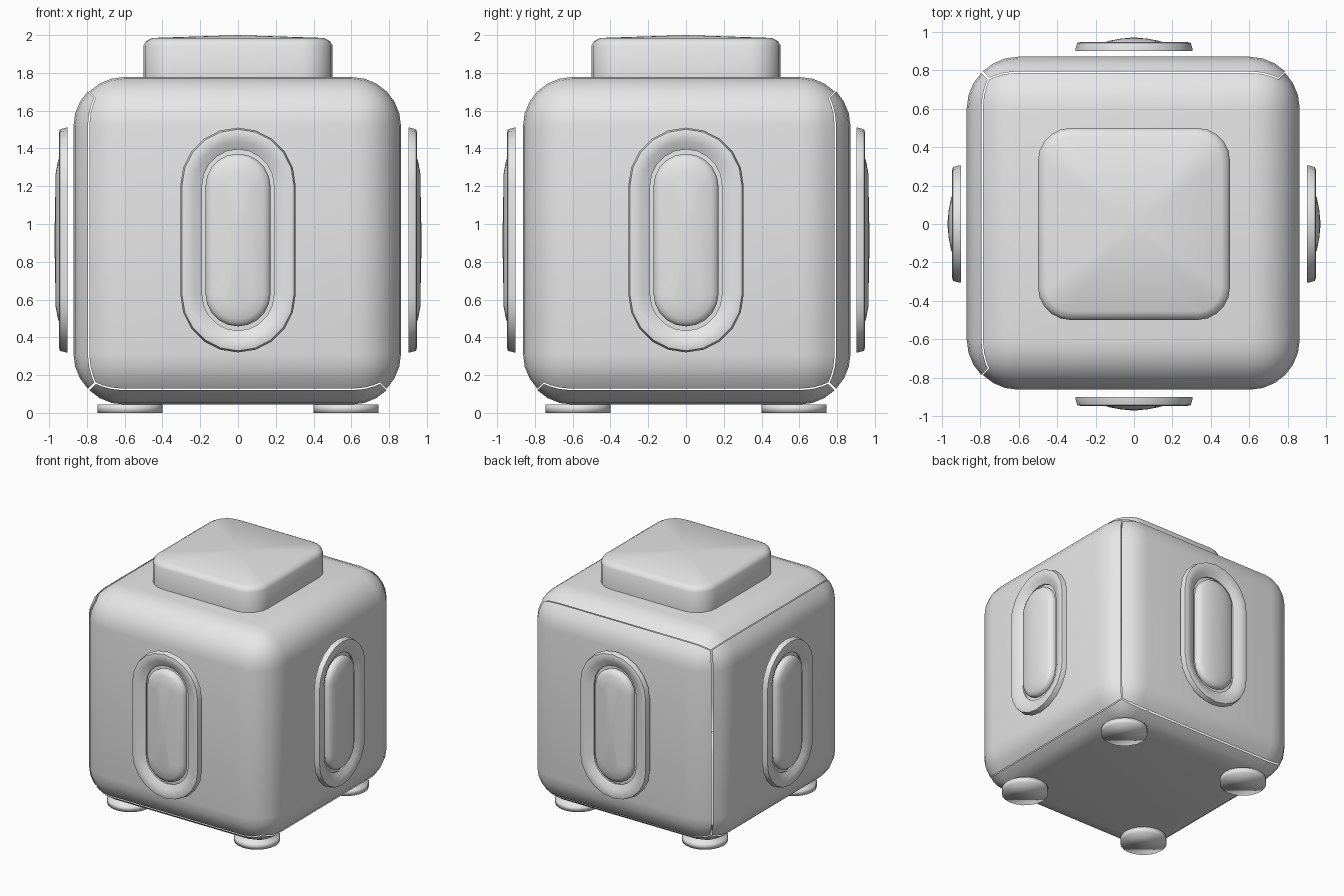
import bpy, bmesh
from math import pi, cos, sin, radians
from mathutils import Matrix, Vector

if "Cube" in bpy.data.objects:
    bpy.data.objects.remove(bpy.data.objects["Cube"], do_unlink=True)

MID = 0.915    # height of the body centre
HALF = 0.863   # half width of the body
ROUND = 0.26   # radius of the body edges
GAP = 0.008    # width of the panel seams

grey = bpy.data.materials.new("plain_grey")
grey.use_nodes = True
grey.diffuse_color = (0.8, 0.8, 0.8, 1)
grey.node_tree.nodes["Principled BSDF"].inputs["Base Color"].default_value = (0.8, 0.8, 0.8, 1)


def finish(bm, name, angle=40):
    mesh = bpy.data.meshes.new(name)
    bm.to_mesh(mesh)
    bm.free()
    mesh.materials.append(grey)
    obj = bpy.data.objects.new(name, mesh)
    bpy.context.collection.objects.link(obj)
    bpy.ops.object.select_all(action='DESELECT')
    obj.select_set(True)
    bpy.context.view_layer.objects.active = obj
    bpy.ops.object.shade_smooth_by_angle(angle=radians(angle))
    return obj


def rounded(radius, half_x, half_y, steps):
    """Outline of a rectangle with four round corners."""
    points = []
    for k, (sx, sy) in enumerate([(1, 1), (-1, 1), (-1, -1), (1, -1)]):
        for i in range(steps + 1):
            a = (k + i / steps) * pi / 2
            p = Vector((sx * half_x + radius * cos(a), sy * half_y + radius * sin(a)))
            if not points or (p - points[-1]).length > 1e-4:
                points.append(p)
    if (points[0] - points[-1]).length < 1e-4:
        points.pop()
    return points


def loft(profile, half_x, half_y, steps, peak=None):
    """Join outlines along a (radius, height) profile; close as a dome or a ring."""
    bm = bmesh.new()
    loops = [[bm.verts.new((p.x, p.y, h)) for p in rounded(r, half_x, half_y, steps)]
             for r, h in profile]
    pairs = list(zip(loops, loops[1:]))
    if peak is None:
        pairs.append((loops[-1], loops[0]))
    for low, high in pairs:
        for i in range(len(low)):
            j = (i + 1) % len(low)
            bm.faces.new((low[i], low[j], high[j], high[i]))
    if peak is not None:
        top = bm.verts.new((0, 0, peak))
        last = loops[-1]
        for i in range(len(last)):
            bm.faces.new((last[i], last[(i + 1) % len(last)], top))
        bm.faces.new(loops[0][::-1])
    bmesh.ops.recalc_face_normals(bm, faces=bm.faces)
    return bm


# Body: a rounded cube split along its mitre lines into a shell and three panels
def body_part(name, test, shift):
    bm = bmesh.new()
    bmesh.ops.create_cube(bm, size=2 * HALF)
    bmesh.ops.bevel(bm, geom=bm.edges[:], offset=ROUND, segments=6, profile=0.5, affect='EDGES')

    def side(face):
        c = face.calc_center_median()
        axis = max(range(3), key=lambda i: abs(c[i]))
        return axis, c[axis] > 0

    away = [f for f in bm.faces if not test(side(f))]
    bmesh.ops.delete(bm, geom=away, context='FACES')
    bmesh.ops.translate(bm, verts=bm.verts, vec=Vector(shift) + Vector((0, 0, MID)))
    finish(bm, name)


panels = {"right_panel": ((0, False), (-GAP, 0, 0)),
          "back_panel": ((1, True), (0, GAP, 0)),
          "bottom_panel": ((2, False), (0, 0, -GAP))}
taken = [key for key, _ in panels.values()]
body_part("body_shell", lambda s: s not in taken, (0, 0, 0))
for name, (key, shift) in panels.items():
    body_part(name, lambda s, key=key: s == key, shift)

# Top button: rounded square with a soft rim and a very low peak
bm = loft([(0.17, 1.77), (0.17, 1.945), (0.157, 1.968), (0.125, 1.985)], 0.33, 0.33, 5, 2.0)
finish(bm, "top_button")

# Side buttons: a dished oval ring around a domed oval button on each side
ring = [(0.305, 0.902), (0.305, 0.91), (0.296, 0.943), (0.275, 0.948),
        (0.235, 0.938), (0.19, 0.915), (0.19, 0.902)]
button = [(0.172, 0.902), (0.172, 0.925), (0.158, 0.942), (0.135, 0.953), (0.07, 0.965)]
for k, label in enumerate(["front", "left", "back", "right"]):
    place = (Matrix.Translation((0, 0, MID)) @ Matrix.Rotation(k * pi / 2, 4, 'Z')
             @ Matrix.Rotation(pi / 2, 4, 'X'))
    for part, bm in (("ring", loft(ring, 0, 0.29, 5)),
                     ("button", loft(button, 0, 0.285, 5, 0.972))):
        bmesh.ops.transform(bm, matrix=place, verts=bm.verts)
        finish(bm, f"{label}_{part}")

# Feet: four soft discs under the corners
for x, where in ((-0.573, "right"), (0.573, "left")):
    for y, end in ((-0.573, "front"), (0.573, "back")):
        bm = bmesh.new()
        bmesh.ops.create_cone(bm, cap_ends=True, segments=20, radius1=0.172, radius2=0.172,
                              depth=0.045, matrix=Matrix.Translation((x, y, 0.0225)))
        finish(bm, f"{end}_{where}_foot", 180)
